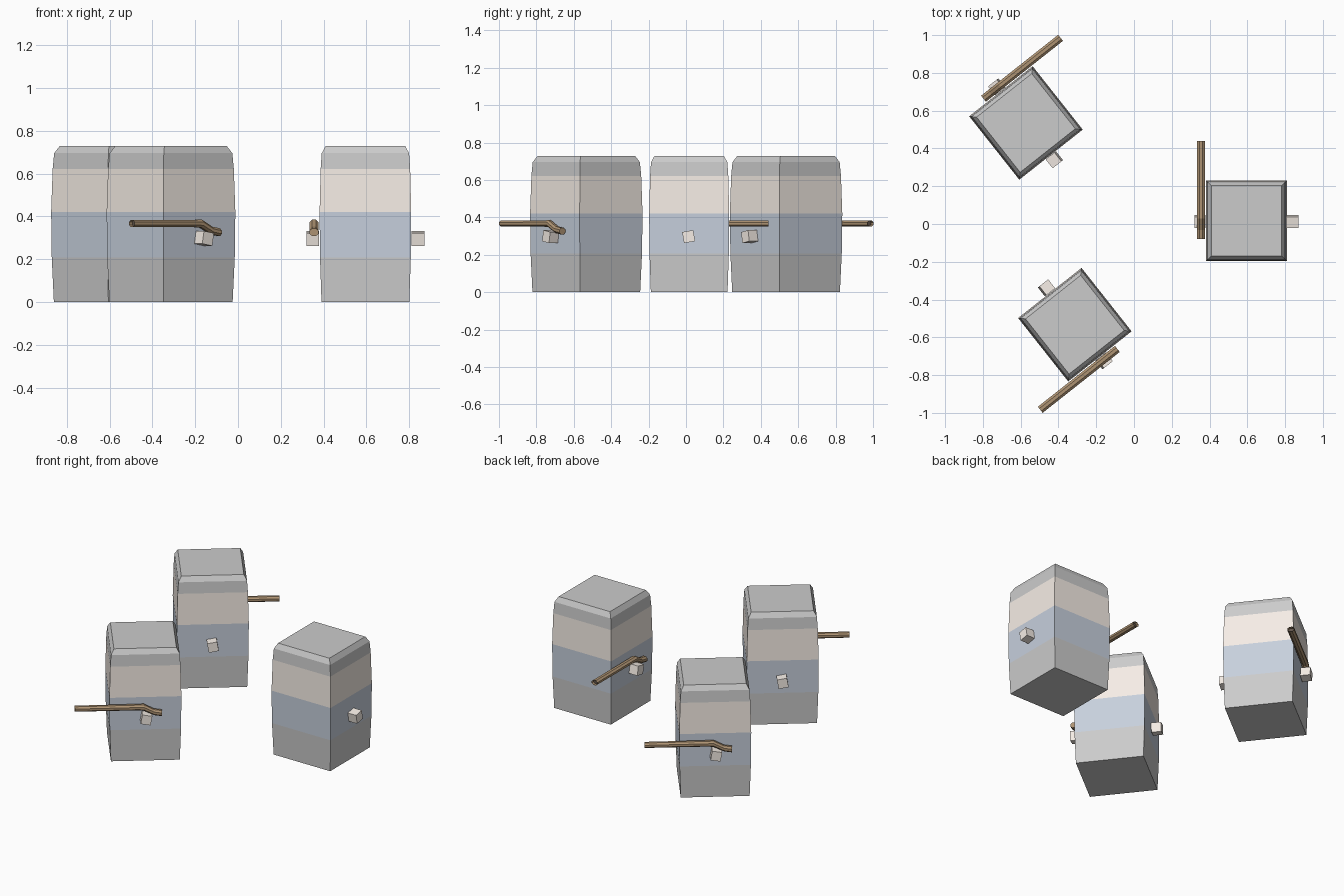
import bpy, bmesh
from math import radians, cos, sin, pi
from mathutils import Matrix

if "Cube" in bpy.data.objects:
    bpy.data.objects.remove(bpy.data.objects["Cube"])


def material(name, rgb):
    m = bpy.data.materials.new(name)
    m.diffuse_color = (*rgb, 1)
    m.use_nodes = True
    m.node_tree.nodes["Principled BSDF"].inputs["Base Color"].default_value = m.diffuse_color
    return m


GREY = material("grey", (0.8, 0.8, 0.8))
BLUE = material("blue", (0.57, 0.63, 0.72))
BEIGE = material("beige", (0.92, 0.85, 0.79))
BROWN = material("brown", (0.42, 0.29, 0.17))
DARK = material("dark", (0.12, 0.09, 0.07))


def finish(name, bm, mats, place):
    bmesh.ops.recalc_face_normals(bm, faces=bm.faces)
    me = bpy.data.meshes.new(name)
    bm.to_mesh(me)
    bm.free()
    for m in mats:
        me.materials.append(m)
    ob = bpy.data.objects.new(name, me)
    ob.matrix_world = place
    bpy.context.collection.objects.link(ob)
    return ob


def loft(bm, rings, band_mats):
    """Skin a stack of rings, cap both ends, return the end cap."""
    loops = [[bm.verts.new(p) for p in r] for r in rings]
    n = len(loops[0])
    for a, b, mi in zip(loops, loops[1:], band_mats):
        for i in range(n):
            j = (i + 1) % n
            bm.faces.new((a[i], a[j], b[j], b[i])).material_index = mi
    bm.faces.new(loops[0][::-1]).material_index = band_mats[0]
    cap = bm.faces.new(loops[-1])
    cap.material_index = band_mats[-1]
    return cap


def body(name, place):
    # square bulging body in coloured bands: (height, half width)
    prof = [(0, .205), (.207, .212), (.42, .214), (.622, .209),
            (.695, .204), (.728, .186)]
    rings = [[(sx * h, sy * h, z) for sx, sy in
              ((-1, -1), (1, -1), (1, 1), (-1, 1))] for z, h in prof]
    bm = bmesh.new()
    loft(bm, rings, [0, 1, 2, 0, 0])
    finish(name, bm, [GREY, BLUE, BEIGE], place)


def hand(name, side, place):
    # small tilted cube floating at the side
    bm = bmesh.new()
    bmesh.ops.create_cube(bm, size=0.06)
    tilt = Matrix.Translation((side * .246, -.003, .297)) @ Matrix.Rotation(radians(10), 4, 'X')
    finish(name, bm, [BEIGE], place @ tilt)


def long_gun(name, place):
    # eight-sided stock and barrel: (y, z, half height)
    path = [(-.097, .326, .018), (-.05, .334, .018), (.012, .366, .019),
            (.05, .367, .017), (.423, .367, .016)]
    rings = []
    for y, z, r in path:
        rings.append([(-.24 + .0205 * cos(a) / cos(pi / 8), y, z + r * sin(a) / cos(pi / 8))
                      for a in (pi / 8 + k * pi / 4 for k in range(8))])
    bm = bmesh.new()
    cap = loft(bm, rings, [0] * 4)
    # hollow muzzle
    bmesh.ops.inset_region(bm, faces=[cap], thickness=.006)
    cap.material_index = 1
    bmesh.ops.translate(bm, verts=cap.verts, vec=(0, -.02, 0))
    finish(name, bm, [BROWN, DARK], place)


# three guards: centre and heading
guards = [("right", .595, .017, 0), ("front", -.313, -.533, 128.3), ("back", -.572, .535, -51.7)]
for label, x, y, turn in guards:
    place = Matrix.Translation((x, y, 0)) @ Matrix.Rotation(radians(turn), 4, 'Z')
    body(label + "_figure_body", place)
    hand(label + "_figure_left_hand", -1, place)
    hand(label + "_figure_right_hand", 1, place)
    long_gun(label + "_figure_long_gun", place)
